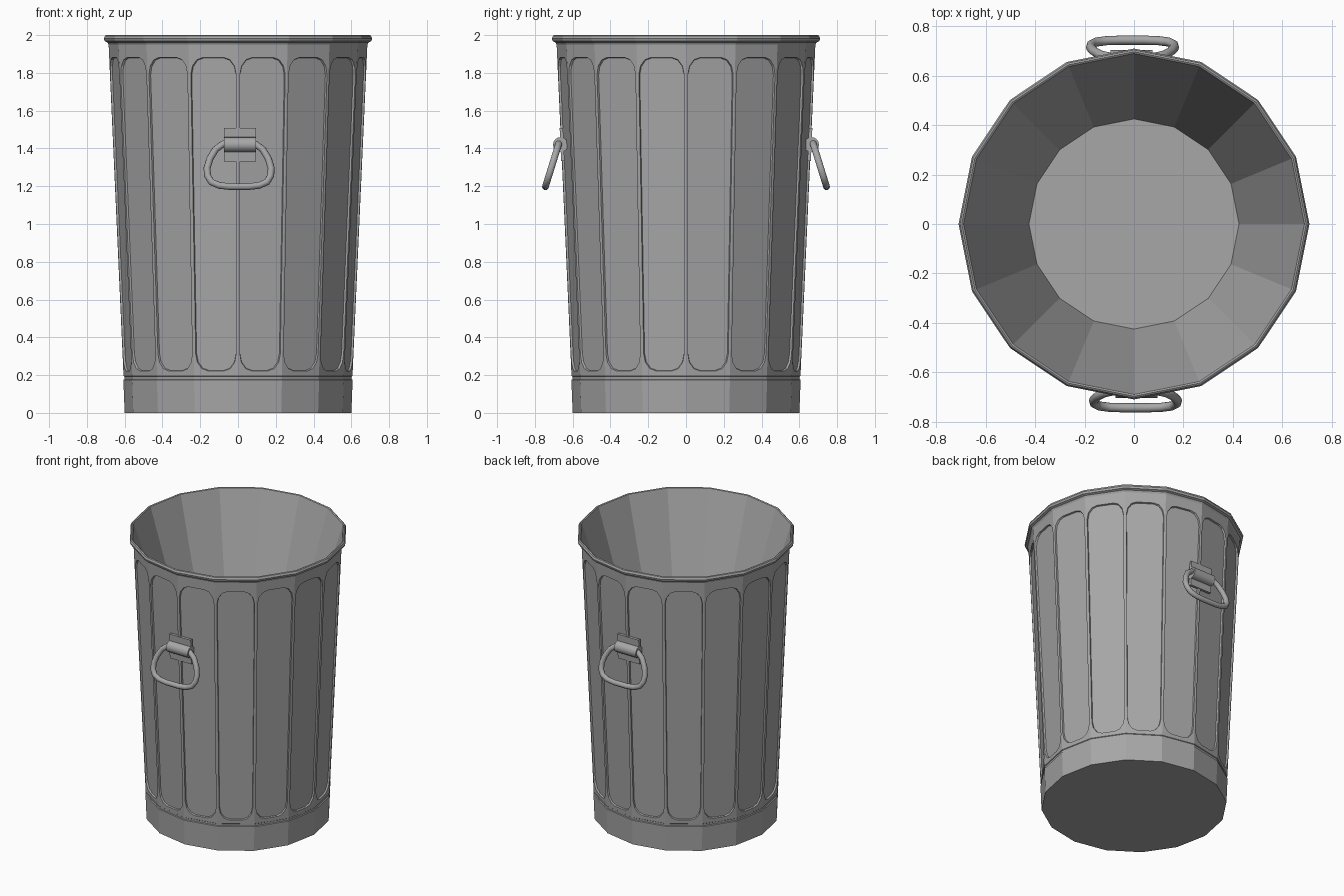
import bpy, bmesh, math
from mathutils import Vector, Matrix

if "Cube" in bpy.data.objects:
    bpy.data.objects.remove(bpy.data.objects["Cube"])

SIDES = 16
HALF = math.pi / SIDES

metal = bpy.data.materials.new("grey metal")
metal.diffuse_color = (0.385, 0.385, 0.385, 1)
metal.use_nodes = True
metal.node_tree.nodes["Principled BSDF"].inputs["Base Color"].default_value = metal.diffuse_color


def finish(bm, name, smooth=False):
    bmesh.ops.remove_doubles(bm, verts=bm.verts, dist=0.0005)
    bmesh.ops.recalc_face_normals(bm, faces=bm.faces)
    me = bpy.data.meshes.new(name)
    bm.to_mesh(me)
    bm.free()
    me.materials.append(metal)
    ob = bpy.data.objects.new(name, me)
    bpy.context.collection.objects.link(ob)
    if smooth:
        bpy.context.view_layer.objects.active = ob
        ob.select_set(True)
        bpy.ops.object.shade_smooth_by_angle(angle=math.radians(40))
        ob.select_set(False)
    return ob


def lathe(bm, profile):
    """Faceted ring surface from (radius, z) points."""
    rings = []
    for r, z in profile:
        rings.append([bm.verts.new((r * math.cos(2 * HALF * i), r * math.sin(2 * HALF * i), z))
                      for i in range(SIDES)])
    for a, b in zip(rings, rings[1:]):
        for i in range(SIDES):
            j = (i + 1) % SIDES
            bm.faces.new((a[i], a[j], b[j], b[i]))
    return rings


# Shell: closed underside, foot band, groove, then collar, rolled rim, inner wall and floor
BODY_LOW, BODY_HIGH = 0.195, 1.95


def radius(z):
    return 0.606 + (z - BODY_LOW) / (BODY_HIGH - BODY_LOW) * 0.079


bm = bmesh.new()
foot = lathe(bm, [(0.60, 0), (0.607, 0.175), (0.601, 0.178), (0.602, 0.192), (0.606, BODY_LOW)])
bm.faces.new(foot[0])
rim = lathe(bm, [(0.685, BODY_HIGH), (0.692, 1.962), (0.706, 1.968), (0.71, 1.982),
                 (0.704, 1.996), (0.697, 2.0), (0.69, 1.996), (0.425, 1.15)])
bm.faces.new(rim[-1])


# Fluted body: each side has a frame around a sunken panel with rounded ends
def on_side(u, z, turn, depth=0.0):
    p = Vector((radius(z) * math.cos(HALF) - depth, u, z))
    return Matrix.Rotation(turn, 3, 'Z') @ p


def half_outline(inset):
    """Right half of the panel outline, bottom to top, as (u, z)."""
    low, high, rx, rz = 0.222 + inset, 1.882 - inset, 0.066, 0.09
    pts = []
    for zc, start in ((low + rz, -90), (high - rz, 0)):
        w = radius(zc) * math.sin(HALF) - 0.010 - inset
        for k in range(4):
            a = math.radians(start + 30 * k)
            pts.append((w - rx + rx * math.cos(a), zc + rz * math.sin(a)))
    return [(0, low)] + pts + [(0, high)]


outer, inner = half_outline(0), half_outline(0.003)
for i in range(SIDES):
    turn = HALF * (2 * i + 1)
    floor = []
    for s in (1, -1):
        edge = [bm.verts.new(on_side(s * u, z, turn)) for u, z in outer]
        sunk = [bm.verts.new(on_side(s * u, z, turn, 0.011)) for u, z in inner]
        corners = [(0, BODY_HIGH), (s * radius(BODY_HIGH) * math.sin(HALF), BODY_HIGH),
                   (s * radius(BODY_LOW) * math.sin(HALF), BODY_LOW), (0, BODY_LOW)]
        bm.faces.new(edge + [bm.verts.new(on_side(u, z, turn)) for u, z in corners])
        for k in range(len(edge) - 1):
            bm.faces.new((edge[k], edge[k + 1], sunk[k + 1], sunk[k]))
        floor += sunk if s == 1 else sunk[-2:0:-1]
    bm.faces.new(floor)
finish(bm, "bin_shell")


# Carrying handles, front and back
def tube(bm, path, r, n=10):
    """Closed round tube along a planar loop."""
    normal = (path[2] - path[0]).cross(path[len(path) // 2] - path[0]).normalized()
    rings = []
    for k, p in enumerate(path):
        t = (path[(k + 1) % len(path)] - path[k - 1]).normalized()
        side = t.cross(normal)
        rings.append([bm.verts.new(p + r * (math.cos(2 * math.pi * j / n) * side
                                            + math.sin(2 * math.pi * j / n) * normal))
                      for j in range(n)])
    for k in range(len(rings)):
        a, b = rings[k], rings[(k + 1) % len(rings)]
        for j in range(n):
            m = (j + 1) % n
            bm.faces.new((a[j], a[m], b[m], b[j]))


SHIFT = 0.01
half_ring = [(0.045, 1.43), (0.085, 1.424), (0.125, 1.395), (0.155, 1.345), (0.17, 1.295),
             (0.167, 1.255), (0.147, 1.222), (0.105, 1.204), (0.05, 1.198)]
loop = half_ring + [(-x, z) for x, z in reversed(half_ring)]

for name, spin in (("front", 0), ("back", math.pi)):
    turn = Matrix.Rotation(spin, 3, 'Z')

    # Hanging ring
    bm = bmesh.new()
    path = [Vector((x + SHIFT - 0.004, -0.672 - (1.43 - z) * 0.31, z)) for x, z in loop]
    tube(bm, path, 0.0185)
    bmesh.ops.rotate(bm, verts=bm.verts, matrix=turn)
    finish(bm, name + "_handle_ring", True)

    # Mounting plate leaning with the wall, and the rolled sleeve holding the ring
    bm = bmesh.new()
    plate = (Matrix.Translation((SHIFT, -0.656, 1.42)) @ Matrix.Rotation(0.045, 4, 'X')
             @ Matrix.Diagonal((0.17, 0.018, 0.175, 1)))
    bmesh.ops.create_cube(bm, size=1, matrix=plate)
    sleeve = Matrix.Translation((SHIFT, -0.664, 1.42)) @ Matrix.Rotation(math.pi / 2, 4, 'Y')
    bmesh.ops.create_cone(bm, cap_ends=True, segments=16, radius1=0.04, radius2=0.04,
                          depth=0.17, matrix=sleeve)
    bmesh.ops.rotate(bm, verts=bm.verts, matrix=turn)
    finish(bm, name + "_handle_bracket", True)
